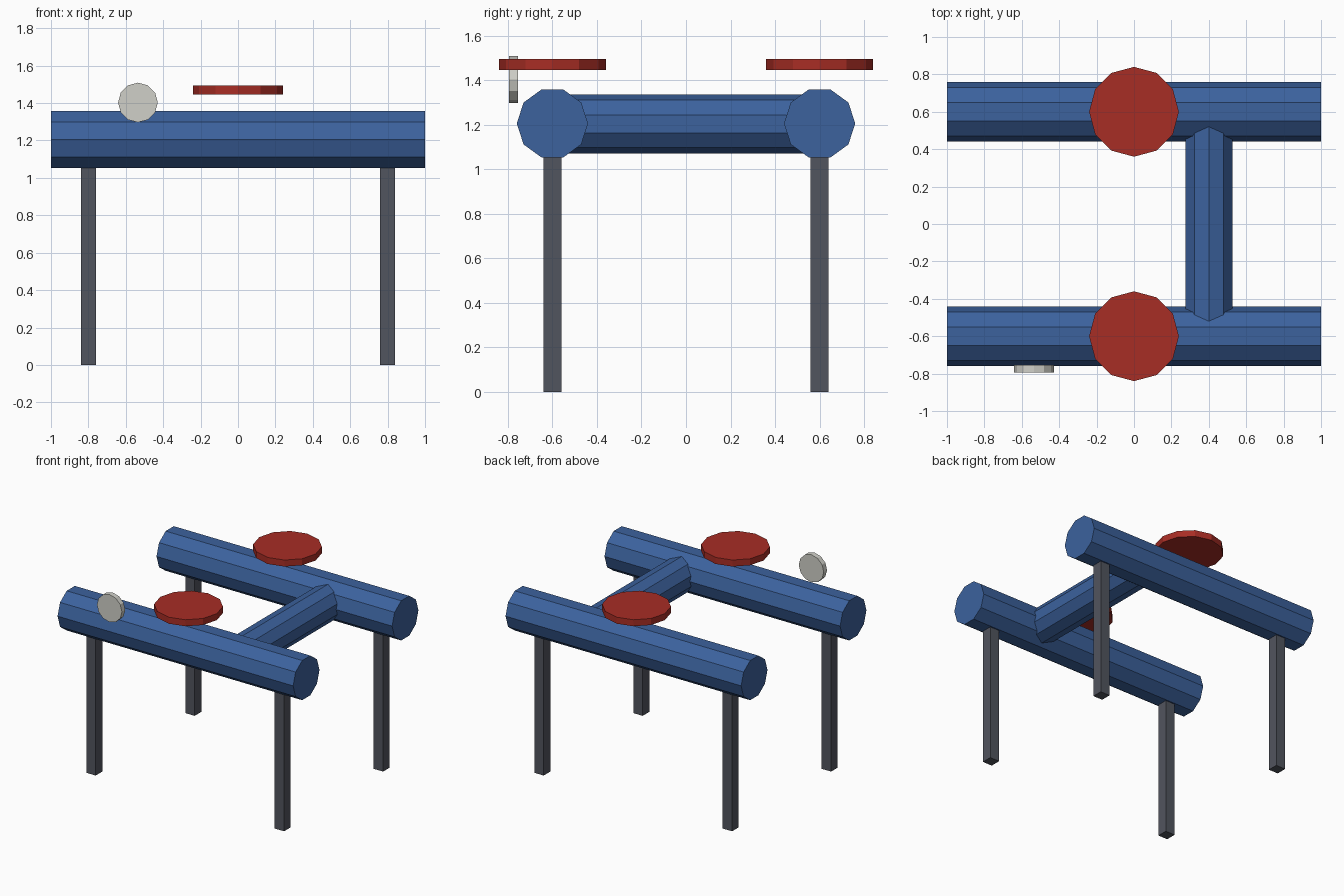
import bpy
from math import pi

cube = bpy.data.objects.get("Cube")
if cube:
    bpy.data.objects.remove(cube, do_unlink=True)


def material(name, rgb):
    mat = bpy.data.materials.new(name)
    mat.use_nodes = True
    color = (*rgb, 1.0)
    mat.diffuse_color = color
    mat.node_tree.nodes["Principled BSDF"].inputs["Base Color"].default_value = color
    return mat


blue = material("blue_paint", (0.045, 0.122, 0.34))
red = material("red_paint", (0.39, 0.026, 0.018))
grey = material("dark_grey_metal", (0.083, 0.09, 0.113))
white = material("off_white", (0.63, 0.63, 0.58))


def finish(name, mat):
    obj = bpy.context.object
    obj.name = name
    obj.data.name = name
    obj.data.materials.append(mat)
    return obj


def cylinder(name, mat, sides, radius, depth, location, rotation=(0, 0, 0)):
    bpy.ops.mesh.primitive_cylinder_add(vertices=sides, radius=radius, depth=depth,
                                        location=location, rotation=rotation)
    return finish(name, mat)


# Two long beams, each with a round plate hovering above and a pair of legs
for end, y in (("front", -0.6), ("back", 0.6)):
    cylinder(f"{end}_beam", blue, 10, 0.16, 2, (0, y, 1.205), (0, pi / 2, 0))
    cylinder(f"{end}_round_plate", red, 12, 0.24, 0.05, (0, y, 1.47))
    for side, x in (("right", -0.8), ("left", 0.8)):
        bpy.ops.mesh.primitive_cube_add(size=1, location=(x, y, 0.55))
        leg = finish(f"{end}_{side}_leg", grey)
        leg.scale = (0.08, 0.08, 1.1)

# Cross beam joining the two long beams
cylinder("cross_beam", blue, 10, 0.132, 1.2, (0.4, 0, 1.203), (pi / 2, 0, 0))

# Small upright disc on the front
cylinder("front_disc", white, 12, 0.106, 0.04, (-0.535, -0.775, 1.403), (pi / 2, 0, 0))
